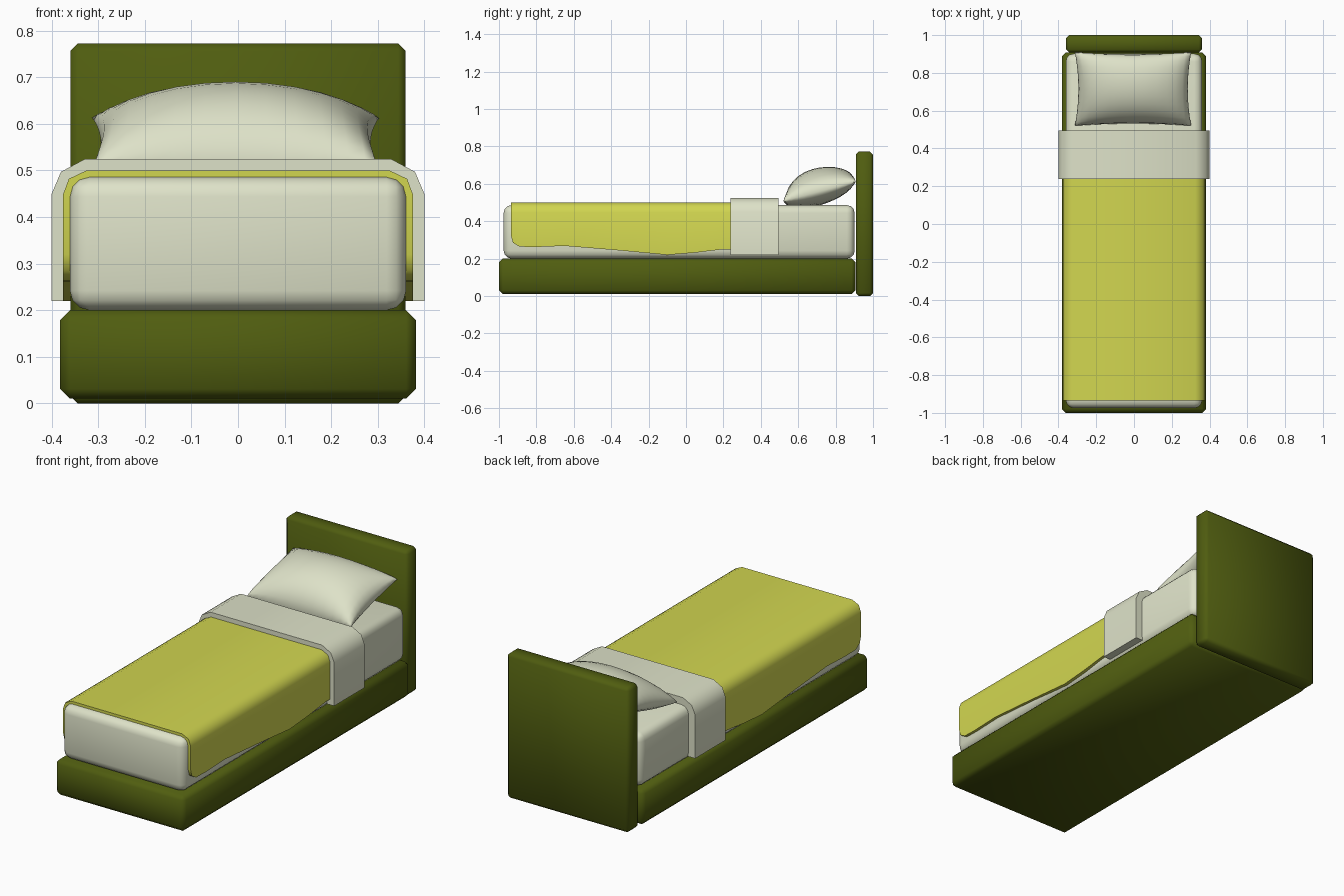
import bpy, bmesh, math

if "Cube" in bpy.data.objects:
    bpy.data.objects.remove(bpy.data.objects["Cube"])


def material(name, rgb):
    m = bpy.data.materials.new(name)
    m.diffuse_color = (*rgb, 1)
    m.use_nodes = True
    m.node_tree.nodes["Principled BSDF"].inputs["Base Color"].default_value = m.diffuse_color
    return m


GREEN = material("olive_green", (0.08, 0.11, 0.005))
YELLOW = material("yellow_cloth", (0.64, 0.67, 0.08))
WHITE = material("off_white_cloth", (0.73, 0.76, 0.58))


def finish(name, bm, mat, angle=60):
    bmesh.ops.recalc_face_normals(bm, faces=bm.faces)
    me = bpy.data.meshes.new(name)
    bm.to_mesh(me)
    bm.free()
    me.materials.append(mat)
    ob = bpy.data.objects.new(name, me)
    bpy.context.collection.objects.link(ob)
    bpy.ops.object.select_all(action='DESELECT')
    ob.select_set(True)
    bpy.context.view_layer.objects.active = ob
    bpy.ops.object.shade_smooth_by_angle(angle=math.radians(angle))
    return ob


def box(name, half_x, y0, y1, z0, z1, bevel, segments, mat):
    bm = bmesh.new()
    bmesh.ops.create_cube(bm, size=1)
    for v in bm.verts:
        v.co.x *= 2 * half_x
        v.co.y = (y0 + y1) / 2 + v.co.y * (y1 - y0)
        v.co.z = (z0 + z1) / 2 + v.co.z * (z1 - z0)
    bmesh.ops.bevel(bm, geom=bm.edges[:], offset=bevel, segments=segments,
                    profile=0.5, affect='EDGES')
    return finish(name, bm, mat)


def draped_cloth(name, outer, inner, rows, mat):
    """Arch section swept along y; each row is (y, hem height)."""
    bm = bmesh.new()
    rings = []
    for y, hem in rows:
        def arch(half):
            right = [(half[0][0], hem)] + half
            return right + [(-x, z) for x, z in reversed(right)]
        section = arch(outer) + arch(inner)[::-1]
        rings.append([bm.verts.new((x, y, z)) for x, z in section])
    n = len(rings[0])
    for a, b in zip(rings, rings[1:]):
        for i in range(n):
            j = (i + 1) % n
            bm.faces.new((a[i], a[j], b[j], b[i]))
    # End caps as quad strips between outer and inner arch
    for r in (rings[0], rings[-1]):
        for i in range(n // 2 - 1):
            bm.faces.new((r[i], r[i + 1], r[n - 2 - i], r[n - 1 - i]))
    return finish(name, bm, mat)


# Frame and mattress
box("headboard", 0.36, 0.908, 1.0, 0.0, 0.772, 0.016, 1, GREEN)
box("bed_base", 0.382, -1.0, 0.907, 0.01, 0.20, 0.021, 1, GREEN)
box("mattress", 0.361, -0.975, 0.902, 0.20, 0.486, 0.042, 3, WHITE)

# Blanket with a wavy hem, and the turned-down sheet over its end
inner = [(0.358, 0.444), (0.347, 0.472), (0.318, 0.484)]
draped_cloth("blanket", [(0.376, 0.447), (0.363, 0.482), (0.325, 0.50)], inner,
             [(-0.935, 0.32), (-0.925, 0.285), (-0.89, 0.264), (-0.81, 0.262),
              (-0.65, 0.268), (-0.38, 0.246), (-0.10, 0.22), (0.05, 0.232),
              (0.20, 0.25), (0.30, 0.25)], YELLOW)
draped_cloth("folded_sheet", [(0.40, 0.45), (0.38, 0.497), (0.328, 0.525)],
             inner, [(0.238, 0.22), (0.494, 0.22)], WHITE)

# Pillow: pinched cushion leaning on the headboard
bm = bmesh.new()
N = 14
bmesh.ops.create_grid(bm, x_segments=N, y_segments=N, size=1)
bottom = bmesh.ops.duplicate(bm, geom=bm.verts[:] + bm.edges[:] + bm.faces[:])
lower = {g for g in bottom["geom"] if isinstance(g, bmesh.types.BMVert)}
for v in bm.verts:
    u, w = (math.sin(c * math.pi / 2) for c in v.co.xy)
    bulge = (max(0, 1 - u * u) * max(0, 1 - w * w)) ** 0.45
    x = -0.005 + 0.308 * u * (1 - 0.06 * (1 - w * w))
    y = 0.715 + 0.195 * w * (1 - 0.06 * (1 - u * u))
    z = 0.56 + 0.053 * w
    z += -0.075 * bulge if v in lower else 0.127 * bulge * (1 - 0.2 * w)
    v.co = (x, min(y, 0.907), max(z, 0.482))
bmesh.ops.remove_doubles(bm, verts=bm.verts[:], dist=0.0005)
finish("pillow", bm, WHITE, 80)
